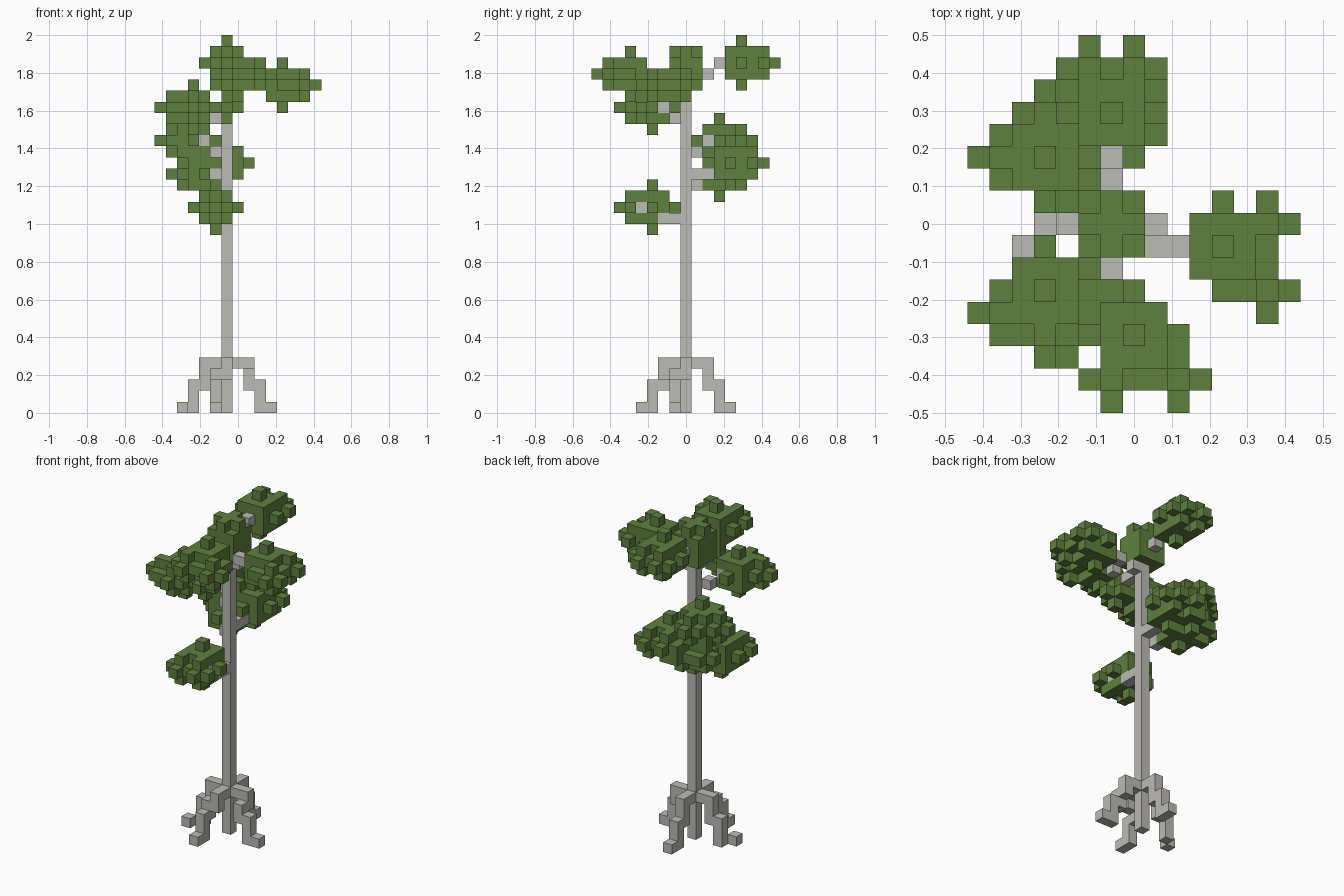
import bpy, bmesh, math
from mathutils import Vector
from itertools import product

if "Cube" in bpy.data.objects:
    bpy.data.objects.remove(bpy.data.objects["Cube"], do_unlink=True)

V = 2 / 34          # block size
ORIGIN = Vector((7, 8, -0.5))
DIRS = [Vector(d) for d in ((1, 0, 0), (-1, 0, 0), (0, 1, 0), (0, -1, 0), (0, 0, 1), (0, 0, -1))]


def material(name, rgb):
    m = bpy.data.materials.new(name)
    m.use_nodes = True
    m.diffuse_color = (*rgb, 1)
    m.node_tree.nodes["Principled BSDF"].inputs["Base Color"].default_value = (*rgb, 1)
    return m


BARK = material("pale grey bark", (0.50, 0.495, 0.47))
LEAF = material("leaf green", (0.112, 0.216, 0.048))

parts = []          # (name, cells, material)
taken = set()       # every occupied block


def add_part(name, cells, mat):
    cells = set(cells) - taken
    taken.update(cells)
    parts.append((name, cells, mat))


def run(a, b):
    """Straight row of blocks from a to b."""
    n = max(abs(q - p) for p, q in zip(a, b))
    return [tuple(p + (q - p) * s // max(n, 1) for p, q in zip(a, b)) for s in range(n + 1)]


def path(*points):
    return [c for a, b in zip(points, points[1:]) for c in run(a, b)]


def plus(c, reach=1):
    return {c} | {tuple(int(p + d * reach) for p, d in zip(c, v)) for v in DIRS}


def clump(centre, sprigs):
    """Cube of leaves with a bud on each side, plus small outer sprigs."""
    x, y, z = centre
    cells = {(x + a, y + b, z + c) for a, b, c in product((-1, 0, 1), repeat=3)}
    cells |= plus(centre, 2)
    for a, b in sprigs:
        cells |= plus((x + a, y + b, z))
    return cells


# Trunk
add_part("trunk", run((6, 8, 0), (6, 8, 30)), BARK)

# Stilt roots
roots = {
    "left_root": path((7, 8, 4), (8, 8, 4), (8, 8, 3), (8, 7, 3), (8, 7, 2), (9, 7, 2), (9, 7, 0), (10, 7, 0)),
    "right_root": path((5, 8, 4), (4, 8, 4), (4, 8, 2), (3, 8, 2), (3, 8, 0), (2, 7, 0)),
    "front_root": path((6, 7, 4), (6, 6, 4), (6, 6, 3), (5, 6, 3), (5, 6, 2), (5, 5, 2), (5, 5, 0), (5, 4, 0)),
    "back_root": path((6, 9, 4), (6, 10, 4), (6, 10, 2), (6, 11, 2), (6, 11, 0), (6, 12, 0)),
}
for name, cells in roots.items():
    add_part(name, cells, BARK)

# Branches
branches = {
    "top_back_branch": path((6, 9, 30), (6, 10, 30), (6, 11, 31), (6, 12, 31)),
    "left_branch": path((7, 8, 28), (8, 7, 29), (9, 7, 29)),
    "upper_front_branch": path((6, 7, 28), (6, 6, 28), (7, 5, 29)),
    "front_right_branch": path((5, 7, 26), (4, 6, 27)),
    "back_right_branch": path((5, 9, 23), (4, 10, 24)),
    "back_branch": path((6, 9, 21), (6, 10, 21)),
    "lower_back_branch": path((5, 9, 20), (5, 10, 21)),
    "lower_front_branch": path((6, 7, 17), (6, 6, 17)) + [(6, 4, 18)],
}
for name, cells in branches.items():
    add_part(name, cells, BARK)

# Leaf clumps: centre, sprig offsets
clumps = {
    "top_back_leaves": ((6, 13, 31), [(-1, 2), (1, 2)]),
    "left_leaves": ((11, 7, 29), [(2, 1), (2, -2)]),
    "upper_front_leaves": ((7, 3, 30), [(-1, -2), (2, -2)]),
    "front_right_leaves": ((3, 5, 27), [(-2, -1), (0, -2), (3, -1)]),
    "back_right_leaves": ((3, 11, 24), [(-2, 0), (0, 2)]),
    "back_leaves": ((6, 12, 22), [(-1, 2), (1, 2)]),
    "lower_back_leaves": ((4, 11, 21), [(-2, 1), (0, 2)]),
    "lower_front_leaves": ((5, 5, 18), [(-1, -2), (1, -2)]),
}
for name, (centre, sprigs) in clumps.items():
    add_part(name, clump(centre, sprigs), LEAF)

# Crown around the trunk tip
crown = {(6 + a, 8 + b, 30 + c) for a, b, c in product((-1, 0, 1), repeat=3)}
crown |= plus((6, 8, 32)) - {(6, 8, 33)}
add_part("crown_leaves", crown, LEAF)


def build(name, cells, mat):
    """Mesh only the outer block faces, merging flat areas."""
    bm = bmesh.new()
    for cell in sorted(cells):
        c = Vector(cell)
        for d in DIRS:
            if tuple(int(k) for k in c + d) in taken:
                continue
            u = Vector((d.y, d.z, d.x))
            w = d.cross(u)
            quad = [c + (d + u * s + w * t) / 2 for s, t in ((-1, -1), (1, -1), (1, 1), (-1, 1))]
            bm.faces.new([bm.verts.new((p - ORIGIN) * V) for p in quad])
    bmesh.ops.remove_doubles(bm, verts=bm.verts[:], dist=V / 100)
    bmesh.ops.dissolve_limit(bm, angle_limit=math.radians(1), verts=bm.verts[:], edges=bm.edges[:])
    mesh = bpy.data.meshes.new(name)
    bm.to_mesh(mesh)
    bm.free()
    mesh.materials.append(mat)
    bpy.context.collection.objects.link(bpy.data.objects.new(name, mesh))


for part in parts:
    build(*part)
